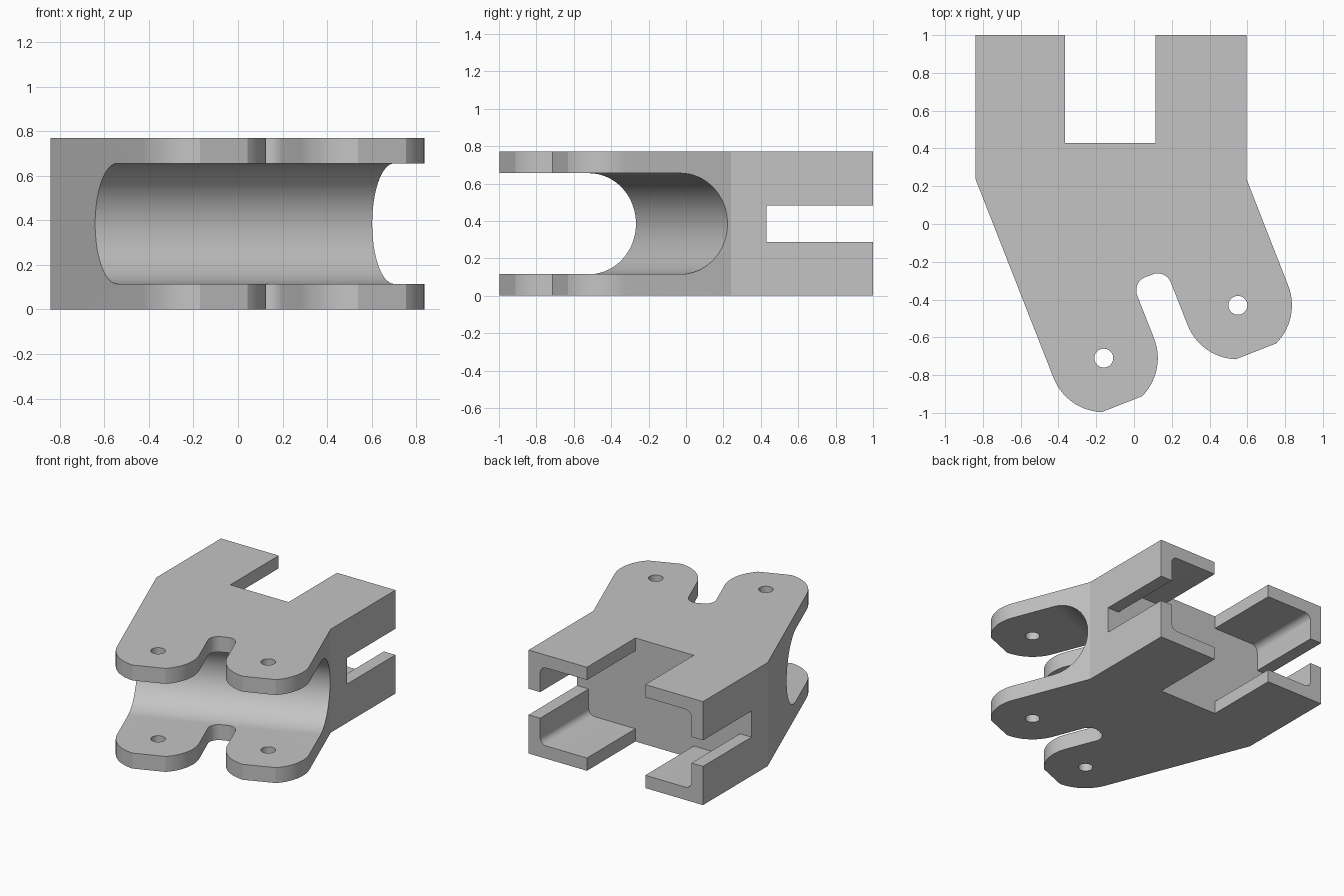
import bpy, bmesh
from math import sin, cos, asin, radians, degrees
from mathutils import Vector

if "Cube" in bpy.data.objects:
    bpy.data.objects.remove(bpy.data.objects["Cube"], do_unlink=True)

X, Y, Z = Vector((1, 0, 0)), Vector((0, 1, 0)), Vector((0, 0, 1))
TILT = radians(21.5)
U = Vector((cos(TILT), sin(TILT), 0))     # across the angled arms
V = Vector((sin(TILT), -cos(TILT), 0))    # outward along the arms
HEIGHT, MID = 0.77, 0.385
FLOOR_Y = 0.43                            # bottom of the rear pocket


def arc(cx, cy, r, a0, a1, n=14):
    """Points along an arc, angles in degrees."""
    angles = [radians(a0 + (a1 - a0) * i / n) for i in range(n + 1)]
    return [(cx + r * cos(a), cy + r * sin(a)) for a in angles]


def prism(name, points, lo, hi, a, b, c):
    """Extrude a profile in the a-b plane along c, from lo to hi."""
    bm = bmesh.new()
    rings = [[bm.verts.new(a * p + b * q + c * h) for p, q in points] for h in (lo, hi)]
    for ring in rings:
        bm.faces.new(ring)
    n = len(points)
    for i in range(n):
        j = (i + 1) % n
        bm.faces.new((rings[0][i], rings[0][j], rings[1][j], rings[1][i]))
    bmesh.ops.recalc_face_normals(bm, faces=bm.faces)
    mesh = bpy.data.meshes.new(name)
    bm.to_mesh(mesh)
    bm.free()
    ob = bpy.data.objects.new(name, mesh)
    bpy.context.collection.objects.link(ob)
    return ob


def rect(x0, x1, y0, y1):
    return [(x0, y0), (x1, y0), (x1, y1), (x0, y1)]


# Plan outline: two rounded lugs with flat tips, a slot between, a square rear
LUG_R, LUG_V, TIP = 0.286, 0.602, 0.262
HOLES = (-0.409, 0.354)
cut_angle = degrees(asin(TIP / LUG_R))


def lug(u):
    return (arc(u, LUG_V, LUG_R, 180, 180 - cut_angle)
            + arc(u, LUG_V, LUG_R, cut_angle, 0))


SLOT_R, SLOT_V = 0.075, 0.284
slot_l, slot_r = HOLES[0] + LUG_R, HOLES[1] - LUG_R
arms = (lug(HOLES[0])
        + arc(slot_l + SLOT_R, SLOT_V + SLOT_R, SLOT_R, 180, 270)
        + arc(slot_r - SLOT_R, SLOT_V + SLOT_R, SLOT_R, 270, 360)
        + lug(HOLES[1]))
plan = [((U * u + V * v).x, (U * u + V * v).y) for u, v in arms]
plan += [(0.595, 0.24), (0.595, 1), (-0.84, 1), (-0.84, 0.24)]
body = prism("bracket_body", plan, 0, HEIGHT, X, Y, Z)

# Cutters
BORE_R = 0.27
bore = arc(SLOT_V, MID, BORE_R, 90, 270, 48) + [(1.3, MID - BORE_R), (1.3, MID + BORE_R)]
cutters = [prism("bore_cutter", bore, -2, 2, V, Z, U)]

WALL, R = 0.095, 0.05
x0, x1 = -0.84 + WALL + R, 0.595 - WALL - R
z0, z1 = WALL + R, HEIGHT - WALL - R
pocket = (arc(x0, z0, R, 180, 270, 8) + arc(x1, z0, R, 270, 360, 8)
          + arc(x1, z1, R, 0, 90, 8) + arc(x0, z1, R, 90, 180, 8))
cutters.append(prism("pocket_cutter", pocket, FLOOR_Y, 1.2, X, Z, Y))
cutters.append(prism("notch_cutter", rect(-0.365, 0.115, -0.2, 1), FLOOR_Y, 1.2, X, Z, Y))
cutters.append(prism("side_slot_cutter", rect(-1.2, 1.2, 0.288, 0.482), FLOOR_Y, 1.2, X, Z, Y))
for u in HOLES:
    cutters.append(prism("pin_hole_cutter", arc(u, LUG_V, 0.05, 0, 348.75, 31), -0.2, 1, U, V, Z))

# Cut the body, then drop the cutters
bpy.ops.object.select_all(action='DESELECT')
bpy.context.view_layer.objects.active = body
body.select_set(True)
for cutter in cutters:
    cutter.hide_render = True
    mod = body.modifiers.new("cut", 'BOOLEAN')
    mod.operation, mod.solver, mod.object = 'DIFFERENCE', 'EXACT', cutter
    bpy.ops.object.modifier_apply(modifier=mod.name)
for cutter in cutters:
    bpy.data.objects.remove(cutter, do_unlink=True)

# Finish
grey = bpy.data.materials.new("plain_grey")
grey.use_nodes = True
color = (0.55, 0.55, 0.55, 1)
grey.diffuse_color = color
grey.node_tree.nodes["Principled BSDF"].inputs["Base Color"].default_value = color
body.data.materials.clear()
body.data.materials.append(grey)
for poly in body.data.polygons:
    poly.material_index = 0
bpy.ops.object.shade_smooth_by_angle(angle=radians(20))
